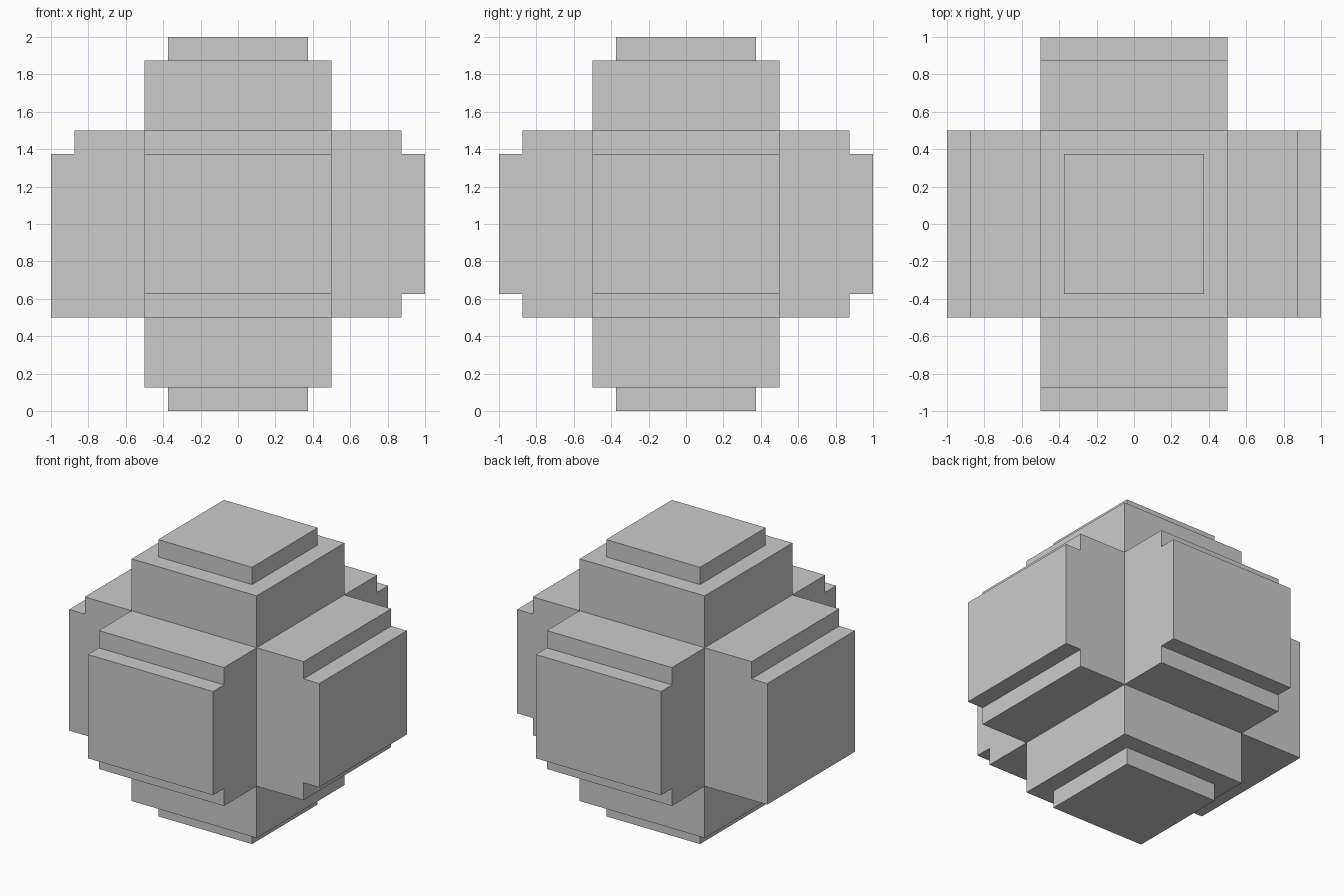
import bpy, bmesh, math
from mathutils import Matrix

if "Cube" in bpy.data.objects:
    bpy.data.objects.remove(bpy.data.objects["Cube"])

CORE, STEP, TIP, CAP = 0.5, 0.875, 1.0, 0.375


def finish(name, bm, rotation):
    """Turn a part around the centre and lift it to stand on z = 0."""
    bm.transform(Matrix.Translation((0, 0, 1)) @ rotation)
    mesh = bpy.data.meshes.new(name)
    bm.to_mesh(mesh)
    bm.free()
    bpy.context.collection.objects.link(bpy.data.objects.new(name, mesh))


def side_arm(name, angle, lower_notch=True):
    """Notched side profile swept across the arm width, open toward the core."""
    lower = [(STEP, -CORE), (STEP, -CAP), (TIP, -CAP)] if lower_notch else [(TIP, -CORE)]
    profile = [(CORE, -CORE), *lower, (TIP, CAP), (STEP, CAP), (STEP, CORE), (CORE, CORE)]
    bm = bmesh.new()
    a, b = ([bm.verts.new((r, y, z)) for r, z in profile] for y in (-CORE, CORE))
    bm.faces.new(a)
    bm.faces.new(b[::-1])
    for i in range(len(profile) - 1):
        bm.faces.new((a[i], b[i], b[i + 1], a[i + 1]))
    finish(name, bm, Matrix.Rotation(math.radians(angle), 4, 'Z'))


def stepped_post(name, angle):
    """Square rings stacked into a stepped post, open toward the core."""
    bm = bmesh.new()
    rings = [[bm.verts.new((sx * h, sy * h, z))
              for sx, sy in ((-1, -1), (1, -1), (1, 1), (-1, 1))]
             for h, z in ((CORE, CORE), (CORE, STEP), (CAP, STEP), (CAP, TIP))]
    for low, high in zip(rings, rings[1:]):
        for i in range(4):
            j = (i + 1) % 4
            bm.faces.new((low[i], low[j], high[j], high[i]))
    bm.faces.new(rings[-1])
    finish(name, bm, Matrix.Rotation(math.radians(angle), 4, 'X'))


# Four horizontal arms; the left one has no lower notch
side_arm("right_arm", 0)
side_arm("back_arm", 90)
side_arm("left_arm", 180, lower_notch=False)
side_arm("front_arm", 270)

# Top and bottom posts
stepped_post("top_post", 0)
stepped_post("bottom_post", 180)
